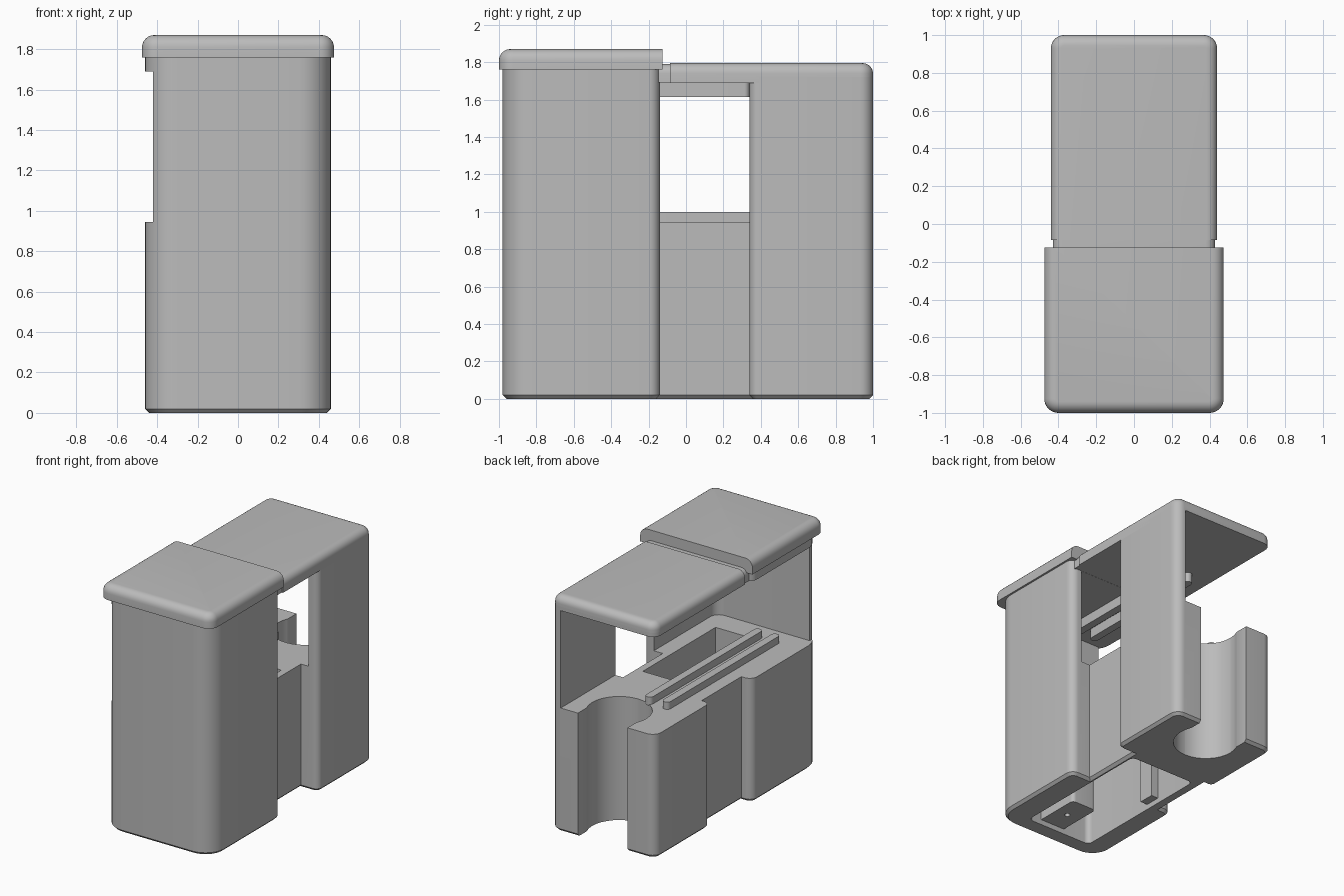
import bpy, bmesh, math

cube = bpy.data.objects.get("Cube")
if cube:
    bpy.data.objects.remove(cube, do_unlink=True)

grey = bpy.data.materials.new("plain grey")
grey.use_nodes = True
colour = (0.5, 0.5, 0.5, 1)
grey.diffuse_color = colour
grey.node_tree.nodes["Principled BSDF"].inputs["Base Color"].default_value = colour


def outline(x, y, radii, steps=8):
    """Rounded rectangle, corners counter-clockwise from (min x, min y)."""
    corners = [(x[0], y[0], 1, 1), (x[1], y[0], -1, 1),
               (x[1], y[1], -1, -1), (x[0], y[1], 1, -1)]
    points = []
    for i, ((cx, cy, sx, sy), r) in enumerate(zip(corners, radii)):
        if r == 0:
            points.append((cx, cy))
            continue
        for k in range(steps + 1):
            a = math.pi * (1 + i / 2 + k / steps / 2)
            points.append((cx + sx * r + r * math.cos(a), cy + sy * r + r * math.sin(a)))
    return points


def prism(name, x, y, z, radii=(0, 0, 0, 0), top=0, bottom=0, flat_y=None):
    """Upright prism; top edges may be rounded and bottom edges chamfered."""
    bm = bmesh.new()
    base = bm.faces.new([bm.verts.new((px, py, z[0])) for px, py in outline(x, y, radii)])
    lift = bmesh.ops.extrude_face_region(bm, geom=[base])
    new = [v for v in lift["geom"] if isinstance(v, bmesh.types.BMVert)]
    bmesh.ops.translate(bm, verts=new, vec=(0, 0, z[1] - z[0]))
    bmesh.ops.recalc_face_normals(bm, faces=bm.faces)
    for size, level, segments in ((top, z[1], 6), (bottom, z[0], 1)):
        if size:
            edges = [e for e in bm.edges
                     if all(abs(v.co.z - level) < 1e-5 for v in e.verts)
                     and not (flat_y is not None
                              and all(abs(v.co.y - flat_y) < 1e-5 for v in e.verts))]
            bmesh.ops.bevel(bm, geom=edges, offset=size, segments=segments,
                            profile=0.5, affect='EDGES')
    mesh = bpy.data.meshes.new(name)
    bm.to_mesh(mesh)
    bm.free()
    mesh.materials.append(grey)
    obj = bpy.data.objects.new(name, mesh)
    bpy.context.collection.objects.link(obj)
    return obj


def combine(target, other, operation='DIFFERENCE'):
    mod = target.modifiers.new("combine", 'BOOLEAN')
    mod.operation = operation
    mod.solver = 'EXACT'
    mod.object = other
    bpy.context.view_layer.objects.active = target
    bpy.ops.object.modifier_apply(modifier=mod.name)
    bpy.data.objects.remove(other, do_unlink=True)


DECK, CEILING = 0.945, 1.69

# Front column: front and side wall above the deck, open on one side
body = prism("body", (-.46, .46), (-.98, -.14), (0, 1.76), (.16, .16, .06, .06), bottom=.02)
combine(body, prism("front_room", (-1, .37), (-.895, 1), (DECK, CEILING), (0, .07, 0, 0)))
combine(body, prism("side_opening", (-1, -.42), (-1.2, 1), (DECK, CEILING)))

# Back column: only one side wall remains above the deck
back = prism("back_column", (-.44, .44), (.34, 1), (0, 1.72), (.05, .05, .07, .07), bottom=.02)
combine(back, prism("back_room", (-1, .36), (0, 1.5), (DECK, CEILING)))

# Narrow waist joining the columns
combine(body, prism("waist", (-.37, .295), (-.3, .5), (0, DECK), bottom=.02), 'UNION')
combine(body, back, 'UNION')

# Hollow underside, deck pocket and keyhole slot in the back
combine(body, prism("underside_hollow", (-.29, .265), (-.85, .3), (-.1, .6), (.04,) * 4))
combine(body, prism("deck_pocket", (-.045, .24), (-.7, .18), (.5, 1.1)))
combine(body, prism("slot_round", (-.225, .235), (.57, 1.03), (-.1, 1.2), (.2299,) * 4))
combine(body, prism("slot_mouth", (-.205, .215), (.8, 1.3), (-.1, 1.2)))

# Lids and the narrower neck between them
prism("front_lid", (-.475, .475), (-1, -.125), (1.76, 1.87), (.075, .075, 0, 0),
      top=.06, flat_y=-.125)
prism("back_lid", (-.44, .44), (-.085, 1), (CEILING, 1.795), (0, 0, .07, .07),
      top=.055, flat_y=-.085)
prism("lid_neck", (-.43, .43), (-.3, -.08), (CEILING + .001, 1.79), top=.05, flat_y=-.08)

# Paired rails on the deck and under the ceiling
for label, cx in (("inner", -.095), ("outer", -.24)):
    span = (cx - .03, cx + .03)
    prism(label + "_deck_rail", span, (-.76, .6), (DECK - .01, 1), (.029,) * 4)
    prism(label + "_ceiling_rail", span, (-.75, .34), (1.615, CEILING + .01), (.029,) * 4)

# Mounting posts inside the hollow
boss = prism("screw_post", (-.06, .15), (-.87, -.5), (.04, .61), (0, 0, .03, .03))
combine(boss, prism("screw_hole", (.03, .07), (-.7, -.66), (0, .3), (.019,) * 4))
prism("corner_post", (-.3, -.23), (-.2, -.08), (.04, .61))

# Smooth curved surfaces, keep edges sharp
bpy.ops.object.select_all(action='DESELECT')
for obj in bpy.context.scene.objects:
    if obj.type == 'MESH' and obj.data.materials and obj.data.materials[0] == grey:
        obj.select_set(True)
        bpy.context.view_layer.objects.active = obj
bpy.ops.object.shade_smooth_by_angle(angle=math.radians(30))
